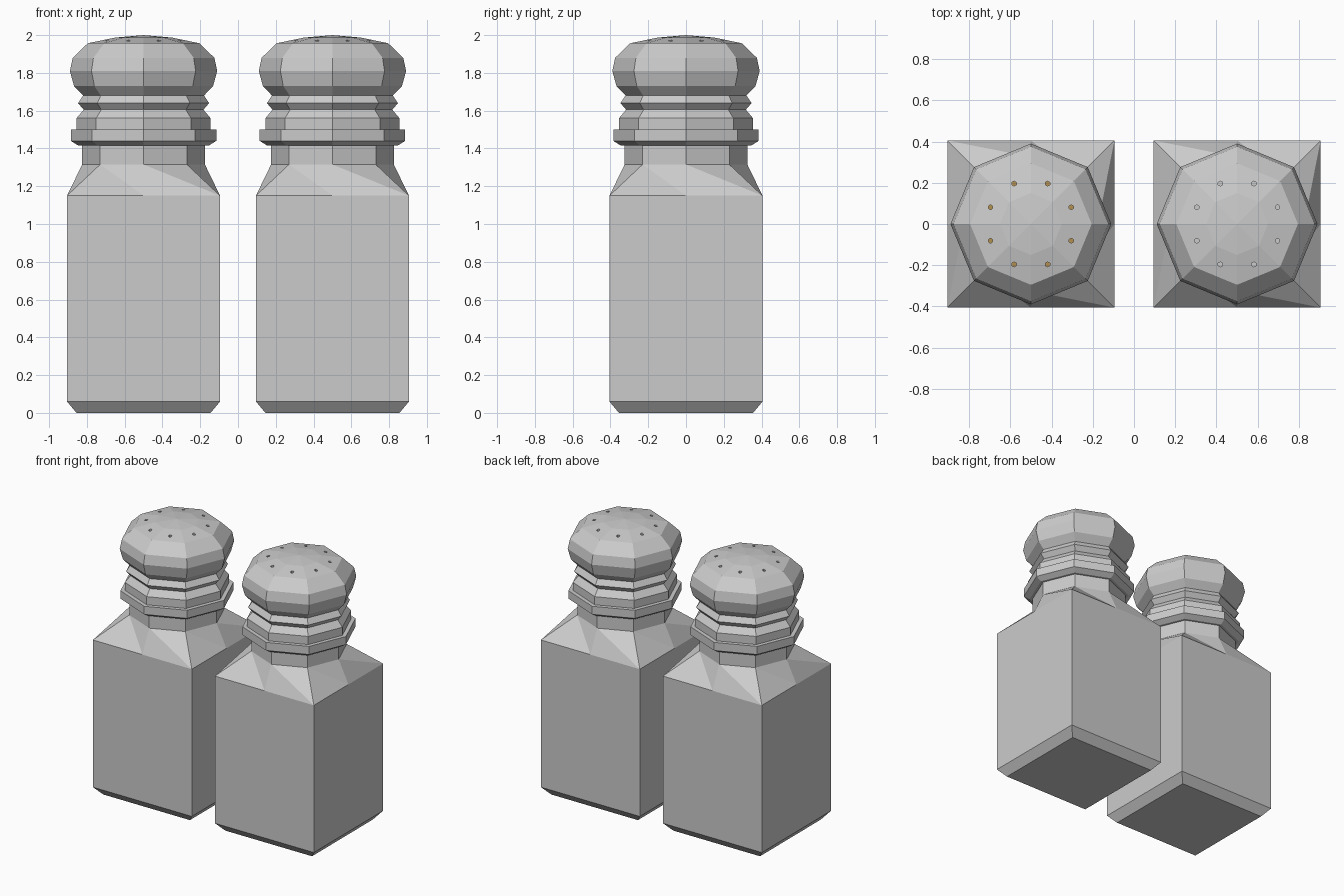
import bpy, bmesh
from math import cos, sin, pi, sqrt

if "Cube" in bpy.data.objects:
    bpy.data.objects.remove(bpy.data.objects["Cube"])

SIDES = 8


def octagon(r, z):
    return [(r * cos(i * pi / 4), r * sin(i * pi / 4), z) for i in range(SIDES)]


def square(h, z):
    # eight points: side midpoints and corners
    return [(h * (1 if i % 2 == 0 else sqrt(2)) * cos(i * pi / 4),
             h * (1 if i % 2 == 0 else sqrt(2)) * sin(i * pi / 4), z) for i in range(SIDES)]


def loft(name, x, rings, close_bottom=False, close_top=False):
    bm = bmesh.new()
    vs = [[bm.verts.new(p) for p in ring] for ring in rings]
    for lo, up in zip(vs, vs[1:]):
        for i in range(SIDES):
            j = (i + 1) % SIDES
            bm.faces.new((lo[i], lo[j], up[i]))
            bm.faces.new((lo[j], up[j], up[i]))
    if close_bottom:
        bm.faces.new(vs[0][::-1])
    if close_top:
        bm.faces.new(vs[-1])
    bmesh.ops.remove_doubles(bm, verts=bm.verts[:], dist=1e-5)
    bmesh.ops.recalc_face_normals(bm, faces=bm.faces[:])
    return finish(name, x, bm)


def finish(name, x, bm):
    me = bpy.data.meshes.new(name)
    bm.to_mesh(me)
    bm.free()
    ob = bpy.data.objects.new(name, me)
    ob.location.x = x
    bpy.context.collection.objects.link(ob)
    return ob


def hole_cutter(name, x):
    bm = bmesh.new()
    for i in range(SIDES):
        a = (i + 0.5) * pi / 4
        made = bmesh.ops.create_cone(bm, cap_ends=True, segments=6, radius1=0.012,
                                     radius2=0.012, depth=0.2)
        bmesh.ops.translate(bm, verts=made["verts"],
                            vec=(0.212 * cos(a), 0.212 * sin(a), 1.95))
    ob = finish(name, x, bm)
    ob.hide_render = True
    ob.display_type = 'WIRE'
    return ob


# cap: inner wall first, then the grooved outer profile up to the dome
CAP = [(0, 1.965), (0.15, 1.95), (0.28, 1.92), (0.28, 1.49),
       (0.355, 1.49), (0.355, 1.56), (0.317, 1.605), (0.347, 1.64),
       (0.32, 1.68), (0.37, 1.685), (0.39, 1.81), (0.375, 1.88),
       (0.295, 1.957), (0.15, 1.987), (0, 2.0)]
CAP[9] = (0.368, 1.73)
# neck and collar
NECK = [(0.325, 1.315), (0.325, 1.415), (0.345, 1.415), (0.385, 1.44),
        (0.385, 1.5), (0.3, 1.5)]

for kind, x, color in (("pepper", -0.5, (0.45, 0.28, 0.08, 1)),
                       ("salt", 0.5, (0.95, 0.95, 0.93, 1))):
    # square jar with bevelled foot, shoulder and neck
    loft(kind + "_jar", x,
         [square(0.355, 0), square(0.405, 0.06), square(0.405, 1.15)]
         + [octagon(*p) for p in NECK], close_bottom=True)

    # pierced cap
    cap = loft(kind + "_cap", x, [octagon(*p) for p in CAP])
    mod = cap.modifiers.new("holes", 'BOOLEAN')
    mod.operation = 'DIFFERENCE'
    mod.solver = 'EXACT'
    mod.object = hole_cutter(kind + "_hole_cutter", x)

    # seasoning seen through the holes
    fill = loft(kind + "_contents", x, [square(0.36, 0.05), square(0.36, 1.1)],
                close_bottom=True, close_top=True)
    mat = bpy.data.materials.new(kind)
    mat.diffuse_color = color
    mat.use_nodes = True
    mat.node_tree.nodes["Principled BSDF"].inputs["Base Color"].default_value = mat.diffuse_color
    fill.data.materials.append(mat)
